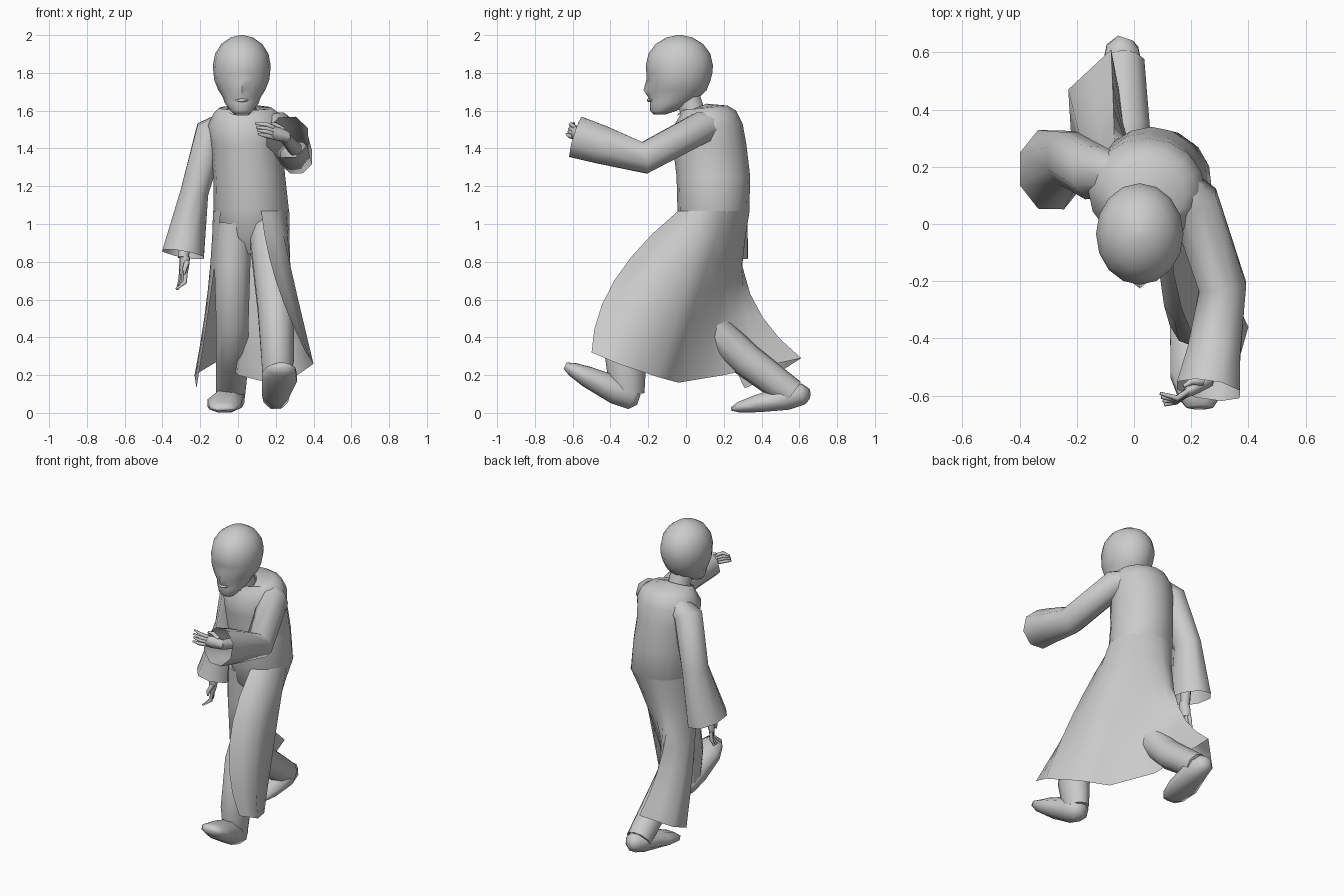
import bpy
import math
from mathutils import Vector

if "Cube" in bpy.data.objects:
    bpy.data.objects.remove(bpy.data.objects["Cube"], do_unlink=True)

grey = bpy.data.materials.new("plain grey")
grey.use_nodes = True
colour = (.6, .6, .6, 1)
grey.diffuse_color = colour
grey.node_tree.nodes["Principled BSDF"].inputs["Base Color"].default_value = colour


def make_object(name, rings, closed=True, caps=True, angle=60):
    """Skin a list of equally long point rows into one smooth mesh."""
    count = len(rings[0])
    points = [point for ring in rings for point in ring]
    faces = []
    for row in range(len(rings) - 1):
        for col in range(count if closed else count - 1):
            nxt = (col + 1) % count
            low, high = row * count, (row + 1) * count
            faces.append((low + col, low + nxt, high + nxt, high + col))
    if caps:
        faces.append(tuple(reversed(range(count))))
        faces.append(tuple(range(len(points) - count, len(points))))
    mesh = bpy.data.meshes.new(name)
    mesh.from_pydata(points, [], faces)
    mesh.materials.append(grey)
    obj = bpy.data.objects.new(name, mesh)
    bpy.context.collection.objects.link(obj)
    bpy.ops.object.select_all(action="DESELECT")
    obj.select_set(True)
    bpy.context.view_layer.objects.active = obj
    bpy.ops.object.shade_smooth_by_angle(angle=math.radians(angle))
    return obj


def level_ring(x, y, z, rx, ry, tilt=0, sides=16):
    """Horizontal ellipse that starts at the front; tilt lifts its back."""
    ring = []
    for i in range(sides):
        a = math.tau * i / sides - math.pi / 2
        dy = ry * math.sin(a)
        ring.append(Vector((x + rx * math.cos(a), y + dy, z + tilt * dy)))
    return ring


def tube(name, stations, side=(1, 0, 0), sides=8, caps=True):
    """Elliptical tube along stations of x, y, z, half width and optional half depth."""
    path = [Vector(station[:3]) for station in stations]
    rings = []
    for i, (centre, station) in enumerate(zip(path, stations)):
        along = (path[min(i + 1, len(path) - 1)] - path[max(i - 1, 0)]).normalized()
        across = Vector(side)
        across = (across - along * across.dot(along)).normalized()
        depth = along.cross(across)
        half_width, half_depth = station[3], station[-1]
        ring = []
        for k in range(sides):
            a = math.tau * (k + .5) / sides
            ring.append(centre + across * half_width * math.cos(a)
                        + depth * half_depth * math.sin(a))
        rings.append(ring)
    return make_object(name, rings, caps=caps, angle=75)


def hand(name, wrist, along, side):
    """Palm, four spread fingers and a thumb."""
    wrist, along, side = Vector(wrist), Vector(along).normalized(), Vector(side).normalized()
    bend = along.cross(side)
    middle = wrist + along * .06
    knuckles = wrist + along * .1
    tube(name + "_palm", [(*wrist, .03), (*middle, .04, .024), (*knuckles, .036, .016)],
         side, sides=6)
    for finger, spread in enumerate((-1, -.3, .3, 1)):
        base = knuckles + side * spread * .026 - along * .01
        joint = base + along * .05 + side * spread * .004
        tip = joint + along * .04 + bend * .012 * (finger + 1)
        tube(f"{name}_finger_{finger}", [(*base, .012), (*joint, .012), (*tip, .006)],
             side, sides=5)
    base = wrist + (along + side) * .03
    joint = base + along * .04 + (side + bend) * .02
    tip = joint + along * .03
    tube(name + "_thumb", [(*base, .016), (*joint, .013), (*tip, .006)], bend, sides=5)


# Head: stacked rings, from the chin up to the crown
head_x = .02
head_rings = [level_ring(head_x, y, z, rx, ry) for z, y, rx, ry in [
    (1.58, -.14, .04, .03), (1.6, -.12, .06, .07), (1.64, -.08, .09, .11),
    (1.67, -.06, .1, .13), (1.71, -.045, .125, .155), (1.76, -.04, .145, .17),
    (1.8, -.035, .15, .175)]]
crown_start, crown_top = 1.84, 2
for step in range(5):
    a = math.pi / 2 * step / 4
    size = max(.153 * math.cos(a), .01)
    height = crown_start + (crown_top - crown_start) * math.sin(a)
    head_rings.append(level_ring(head_x, -.035, height, size, size * 1.16))
# Face: nose tip, mouth and eye sockets drawn out of the rings
mouth, nose, eyes = head_rings[3:6]
nose[0].y -= .025
mouth[0].y -= .01
for socket in (eyes[1], eyes[-1]):
    socket.y += .016
make_object("head", head_rings)
tube("lips", [(head_x + dx, abs(dx) / 2 - .198, 1.655, .01 - abs(dx) / 6)
              for dx in (-.035, 0, .035)], side=(0, 1, 0), sides=6)
tube("neck", [(.03, .05, 1.55, .07), (.02, 0, 1.7, .07)])

# Coat body with the trouser seat below it, up to the collar
waist_x, waist_y, waist_z, waist_rx, waist_ry = waist = (.07, .145, 1.07, .2, .19)
body = [(.06, .13, .84, .07, .08), (.06, .13, .93, .15, .14), (.07, .14, 1.03, .185, .175),
        waist, (.06, .145, 1.25, .19, .195), (.045, .125, 1.42, .19, .195),
        (.045, .115, 1.52, .205, .185, .05), (.045, .115, 1.585, .175, .15, .1),
        (.04, .1, 1.615, .14, .12, .1), (.02, .03, 1.605, .08, .08, .4)]
make_object("coat_body", [level_ring(*ring) for ring in body], caps=False)

# Coat skirt: open in front, each fold runs from the waist by a knee point to the hem
folds = [(-75, (.2, -.38, .7), (.36, -.5, .32)),
         (-45, (.3, -.23, .68), (.4, -.36, .26)),
         (-5, (.28, 0, .66), (.3, -.15, .19)),
         (40, (.14, .14, .65), (.16, -.04, .16)),
         (90, (0, .27, .65), (0, .2, .2)),
         (135, (-.07, .34, .63), (-.08, .61, .29)),
         (180, (-.16, .2, .65), (-.23, .47, .2)),
         (217, (-.14, .1, .65), (-.22, .31, .13))]
folds = [(angle, Vector(knee), Vector(hem)) for angle, knee, hem in folds]
# A halfway fold between each pair rounds the cloth
full = folds[:1]
for last, fold in zip(folds, folds[1:]):
    full += [tuple((p + q) / 2 for p, q in zip(last, fold)), fold]
rows = 6
skirt = [[] for _ in range(rows + 1)]
for angle, knee, hem in full:
    a = math.radians(angle)
    top = Vector((waist_x + waist_rx * math.cos(a) * 1.01,
                  waist_y + waist_ry * math.sin(a) * 1.01, waist_z))
    for row in range(rows + 1):
        t = row / rows
        skirt[row].append(top * (1 - t) * (1 - 2 * t) + knee * 4 * t * (1 - t)
                          + hem * t * (2 * t - 1))
make_object("coat_skirt", skirt, closed=False, caps=False)

# Sleeves, open at the cuff
tube("left_sleeve", [(.12, .18, 1.53, .06), (.21, .08, 1.51, .09), (.31, -.22, 1.35, .09),
                     (.28, -.45, 1.42, .1, .11), (.26, -.58, 1.46, .12)], caps=False)
tube("right_sleeve", [(-.04, .17, 1.55, .06), (-.14, .18, 1.49, .09, .1),
                      (-.23, .23, 1.17, .08, .1), (-.29, .19, .84, .12, .15)], caps=False)

# Forearms and hands
tube("left_forearm", [(.3, -.3, 1.4, .04), (.25, -.55, 1.46, .03)])
tube("right_forearm", [(-.25, .21, 1.1, .04), (-.29, .14, .82, .03)])
hand("left_hand", wrist=(.26, -.54, 1.46), along=(-3, -2, 1), side=(.1, .2, 1))
hand("right_hand", wrist=(-.28, .14, .83), along=(-.1, 0, -1), side=(1, -2, 0))

# Trouser legs
tube("left_leg", [(.15, .1, 1, .1, .12), (.17, -.04, .82, .1, .12), (.2, -.25, .55, .1, .12),
                  (.21, -.32, .28, .09, .11), (.2, -.31, .1, .07, .09)], sides=10)
tube("right_leg", [(-.02, .11, 1, .1, .12), (-.03, .1, .78, .1), (-.03, .11, .48, .09, .1),
                   (-.03, .32, .28, .09), (-.04, .56, .1, .08)], sides=10)

# Shoes, the left one resting on its heel
tube("left_shoe", [(.2, -.25, .07, .03), (.2, -.28, .08, .07), (.2, -.37, .12, .08),
                   (.22, -.52, .19, .1, .06), (.23, -.6, .23, .08, .04),
                   (.23, -.64, .25, .05, .02)])
tube("right_shoe", [(-.03, .65, .1, .03), (-.04, .62, .1, .06), (-.04, .53, .08, .08, .07),
                    (-.07, .38, .05, .1, .05), (-.08, .28, .03, .08, .03),
                    (-.08, .24, .02, .05, .01)])
